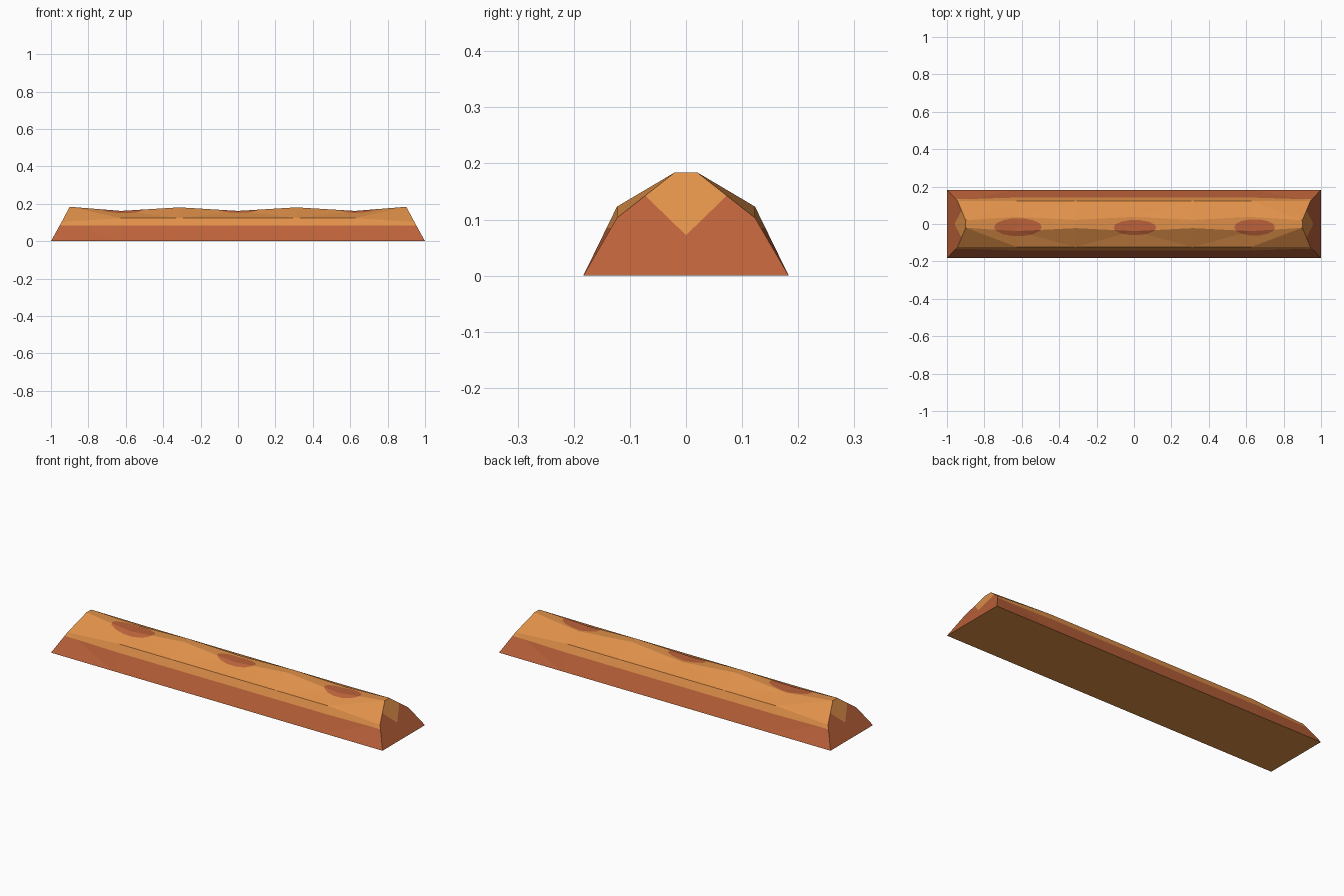
import bpy, bmesh, math
from mathutils import Vector

if "Cube" in bpy.data.objects:
    bpy.data.objects.remove(bpy.data.objects["Cube"])


def material(name, rgb):
    m = bpy.data.materials.new(name)
    m.diffuse_color = (*rgb, 1)
    m.use_nodes = True
    m.node_tree.nodes["Principled BSDF"].inputs["Base Color"].default_value = m.diffuse_color
    return m


# Faceted bar: lofted stations of (x at base, x at shoulder, x at top, shoulder z, top z, top half width)
stations = [(-1, -0.943, -0.9, 0.103, 0.184, 0.02)]
for i, x in enumerate((-0.625, -0.3125, 0, 0.3125, 0.625)):
    dip = i % 2 == 0
    stations.append((x, x, x, 0.123, 0.162 if dip else 0.181, 0.038 if dip else 0.022))
stations.append((1, 0.943, 0.9, 0.103, 0.184, 0.02))

bm = bmesh.new()
rings = []
for xb, xs, xt, zs, zt, w in stations:
    half = [(xb, 0.183, 0), (xs, 0.123, zs), (xt, w, zt)]
    pts = half + [(x, -y, z) for x, y, z in reversed(half)]
    rings.append([bm.verts.new(p) for p in pts])
for a, b in zip(rings, rings[1:]):
    for k in range(6):
        n = (k + 1) % 6
        bm.faces.new((a[k], a[n], b[n], b[k]))
bm.faces.new(rings[0])
bm.faces.new(rings[-1])
bmesh.ops.recalc_face_normals(bm, faces=bm.faces)
bmesh.ops.triangulate(bm, faces=bm.faces)


def cut(co, no, test):
    """Slice only the faces that pass the test."""
    fs = [f for f in bm.faces if test(f)]
    geom = fs + list({e for f in fs for e in f.edges}) + list({v for f in fs for v in f.verts})
    bmesh.ops.bisect_plane(bm, geom=geom, plane_co=co, plane_no=no, dist=1e-5)


def is_end(f):
    return abs(f.normal.x) > 0.6


def is_top(f):
    return f.normal.z > 0.65


# Outlines of the worn edge: straight along the sides, scalloped on the ends
LINE = 0.085
cut((0, 0, LINE), (0, 0, 1), lambda f: not is_end(f))
scallop = [((0, 0, 0.06), (0, 0, 1))]
for s in (1, -1):
    for (y0, z0), (y1, z1) in [((0.065, 0.06), (0.09, 0.072)), ((0.09, 0.072), (0.123, 0.104))]:
        scallop.append(((s * y0, 0, z0), (0, -s * (z1 - z0), y1 - y0)))
for co, no in scallop:
    cut(co, no, is_end)

# Outlines of the three dark spots along the ridge
spots = [(-0.62, -0.017, 0.125, 0.047), (0.005, -0.019, 0.112, 0.04), (0.645, -0.018, 0.107, 0.043)]
for cx, cy, rx, ry in spots:
    for x in (cx - rx, cx + rx):
        cut((x, 0, 0), (1, 0, 0), is_top)
    inside = lambda f: is_top(f) and abs(f.calc_center_median().x - cx) < rx
    for k in range(14):
        t = (k + 0.5) * math.tau / 14
        no = Vector((math.cos(t) / rx, math.sin(t) / ry, 0)).normalized()
        cut((cx + rx * math.cos(t), cy + ry * math.sin(t), 0), no, inside)

# Colour by position
for f in bm.faces:
    c = f.calc_center_median()
    dark = False
    if is_end(f):
        dark = any((c - Vector(co)).dot(Vector(no)) < 0 for co, no in scallop)
    elif is_top(f):
        dark = any(((c.x - cx) / rx) ** 2 + ((c.y - cy) / ry) ** 2 < 1.0 for cx, cy, rx, ry in spots)
    elif f.normal.z > -0.5:
        dark = c.z < LINE
    f.material_index = int(dark)

mesh = bpy.data.meshes.new("faceted_bar")
bm.to_mesh(mesh)
bm.free()
bar = bpy.data.objects.new("faceted_bar", mesh)
bpy.context.collection.objects.link(bar)
mesh.materials.append(material("light orange", (0.74, 0.28, 0.067)))
mesh.materials.append(material("rust red", (0.50, 0.122, 0.042)))
